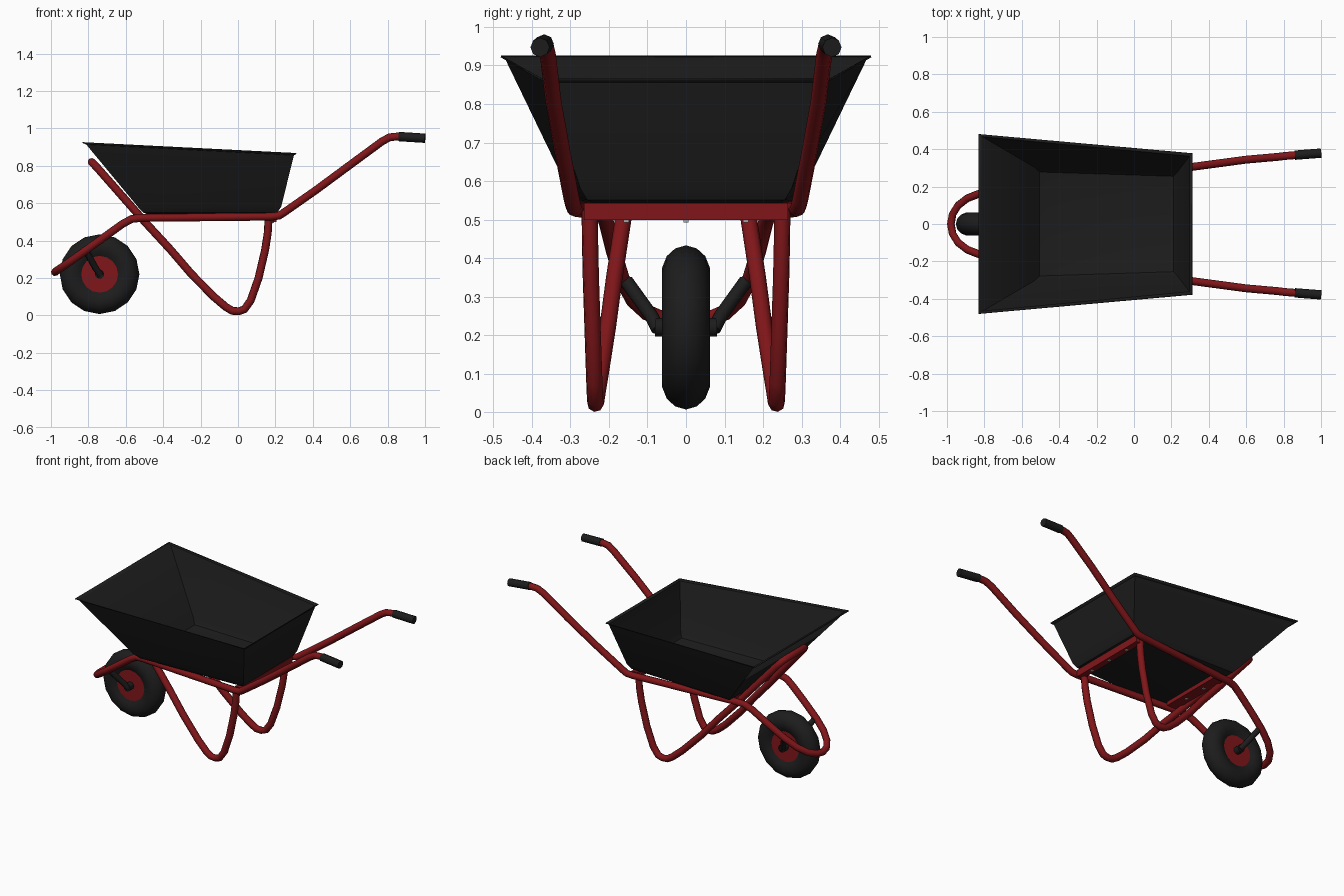
import bpy, bmesh, math
from mathutils import Vector

if "Cube" in bpy.data.objects:
    bpy.data.objects.remove(bpy.data.objects["Cube"])


def material(name, rgb):
    m = bpy.data.materials.new(name)
    m.diffuse_color = (*rgb, 1)
    m.use_nodes = True
    m.node_tree.nodes["Principled BSDF"].inputs["Base Color"].default_value = m.diffuse_color
    return m


RED = material("red_paint", (0.22, 0.008, 0.01))
BLACK = material("black", (0.012, 0.012, 0.012))
STEEL = material("steel", (0.4, 0.4, 0.4))


def finish(bm, name, mat, angle=40):
    bmesh.ops.recalc_face_normals(bm, faces=bm.faces)
    me = bpy.data.meshes.new(name)
    bm.to_mesh(me)
    bm.free()
    ob = bpy.data.objects.new(name, me)
    bpy.context.collection.objects.link(ob)
    me.materials.append(mat)
    bpy.ops.object.select_all(action='DESELECT')
    ob.select_set(True)
    bpy.context.view_layer.objects.active = ob
    bpy.ops.object.shade_smooth_by_angle(angle=math.radians(angle))
    return ob


def tube(name, points, radius, mat):
    cu = bpy.data.curves.new(name, 'CURVE')
    cu.dimensions = '3D'
    cu.bevel_depth = radius
    cu.bevel_resolution = 2
    cu.use_fill_caps = True
    sp = cu.splines.new('POLY')
    sp.points.add(len(points) - 1)
    for p, co in zip(sp.points, points):
        p.co = (*co, 1)
    ob = bpy.data.objects.new(name, cu)
    bpy.context.collection.objects.link(ob)
    cu.materials.append(mat)
    bpy.ops.object.select_all(action='DESELECT')
    ob.select_set(True)
    bpy.context.view_layer.objects.active = ob
    bpy.ops.object.convert(target='MESH')


def mirrored(half):
    """Continue a path on the other side of y = 0."""
    return half + [(x, -y, z) for x, y, z in reversed(half) if abs(y) > 1e-4]


def lathe_y(name, profile, centre, sides, mat, closed=False):
    """Revolve (radius, y) points around an axis parallel to y."""
    bm = bmesh.new()
    rings = [[bm.verts.new((centre[0] + r * math.sin(2 * math.pi * i / sides), centre[1] + y,
                            centre[2] + r * math.cos(2 * math.pi * i / sides)))
              for i in range(sides)] for r, y in profile]
    pairs = list(zip(rings, rings[1:]))
    if closed:
        pairs.append((rings[-1], rings[0]))
    else:
        bm.faces.new(rings[0])
        bm.faces.new(rings[-1])
    for a, b in pairs:
        for i in range(sides):
            j = (i + 1) % sides
            bm.faces.new((a[i], a[j], b[j], b[i]))
    return finish(bm, name, mat)


def box(name, centre, size, mat):
    bm = bmesh.new()
    bmesh.ops.create_cube(bm, size=1)
    for v in bm.verts:
        v.co = Vector(c + s * k for c, s, k in zip(centre, size, v.co))
    return finish(bm, name, mat)


# Tray: lofted from floor to rim, (front x, z, half width, rear x, z, half width)
levels = [(-.47, .546, .25, .185, .546, .23),
          (-.505, .553, .278, .21, .555, .255),
          (-.53, .58, .302, .228, .585, .272),
          (-.81, .918, .466, .297, .86, .362),
          (-.83, .926, .48, .311, .868, .377)]
bm = bmesh.new()
rings = [[bm.verts.new(c) for c in ((fx, -fy, fz), (rx, -ry, rz), (rx, ry, rz), (fx, fy, fz))]
         for fx, fz, fy, rx, rz, ry in levels]
bm.faces.new(rings[0][::-1])
for a, b in zip(rings, rings[1:]):
    for i in range(4):
        j = (i + 1) % 4
        bm.faces.new((a[i], a[j], b[j], b[i]))
tray = finish(bm, "tray", BLACK, 35)
sol = tray.modifiers.new("thickness", 'SOLIDIFY')
sol.thickness = 0.005
sol.offset = -1

# Main frame: handles, side rails and the loop around the wheel
tube("frame", mirrored([
    (.9, .37, .953), (.85, .367, .956), (.81, .364, .952), (.77, .359, .93),
    (.6, .344, .805), (.42, .32, .672), (.25, .297, .553), (.22, .292, .533),
    (.18, .288, .528), (-.52, .225, .521), (-.57, .216, .515), (-.62, .205, .487),
    (-.72, .187, .415), (-.82, .165, .343), (-.89, .138, .293), (-.94, .1, .258),
    (-.97, .052, .238), (-.979, 0, .231)]), .021, RED)

# Legs: one bent tube, joined across the front of the tray
tube("legs", mirrored([
    (.164, .25, .525), (.159, .249, .44), (.145, .247, .35), (.11, .242, .2),
    (.068, .238, .08), (.035, .236, .033), (.005, .235, .022), (-.03, .234, .024),
    (-.065, .231, .045), (-.13, .222, .1), (-.25, .203, .222), (-.36, .186, .35),
    (-.5, .163, .502), (-.74, .128, .775), (-.77, .115, .808), (-.782, .09, .82),
    (-.782, 0, .82)]), .0215, RED)

# Handle grips
for s, side in ((-1, "right"), (1, "left")):
    tube(f"grip_{side}", [(.86, s * .368, .956), (1.0, s * .379, .947)], .025, BLACK)

# Cross plates under the tray with bolts
box("rear_crossbar", (.185, 0, .521), (.04, .53, .044), RED)
box("front_crossbar", (-.46, 0, .53), (.07, .42, .028), RED)
for x, z, ys in ((.185, .497, (-.155, 0, .155)), (-.46, .514, (-.077, .077))):
    for y in ys:
        box("bolt", (x, y, z), (.014, .014, .008), STEEL)

# Wheel: tyre, rim, axle, nuts and struts
hub = (-.74, 0, .22)
half = [(.095, .04), (.12, .055), (.155, .062), (.185, .05), (.205, .028)]
lathe_y("tyre", half + [(.213, 0)] + [(r, -y) for r, y in reversed(half)],
        hub, 16, BLACK, closed=True)
lathe_y("rim", [(.1, -.042), (.1, .042)], hub, 16, RED)
lathe_y("axle", [(.024, -.08), (.024, .08)], hub, 12, BLACK)
lathe_y("axle_nut", [(.01, -.088), (.01, .088)], hub, 6, STEEL)
for s, side in ((-1, "right"), (1, "left")):
    tube(f"wheel_strut_{side}", [(-.735, s * .072, .215), (-.76, s * .09, .25),
                                 (-.81, s * .155, .34)], .018, BLACK)
